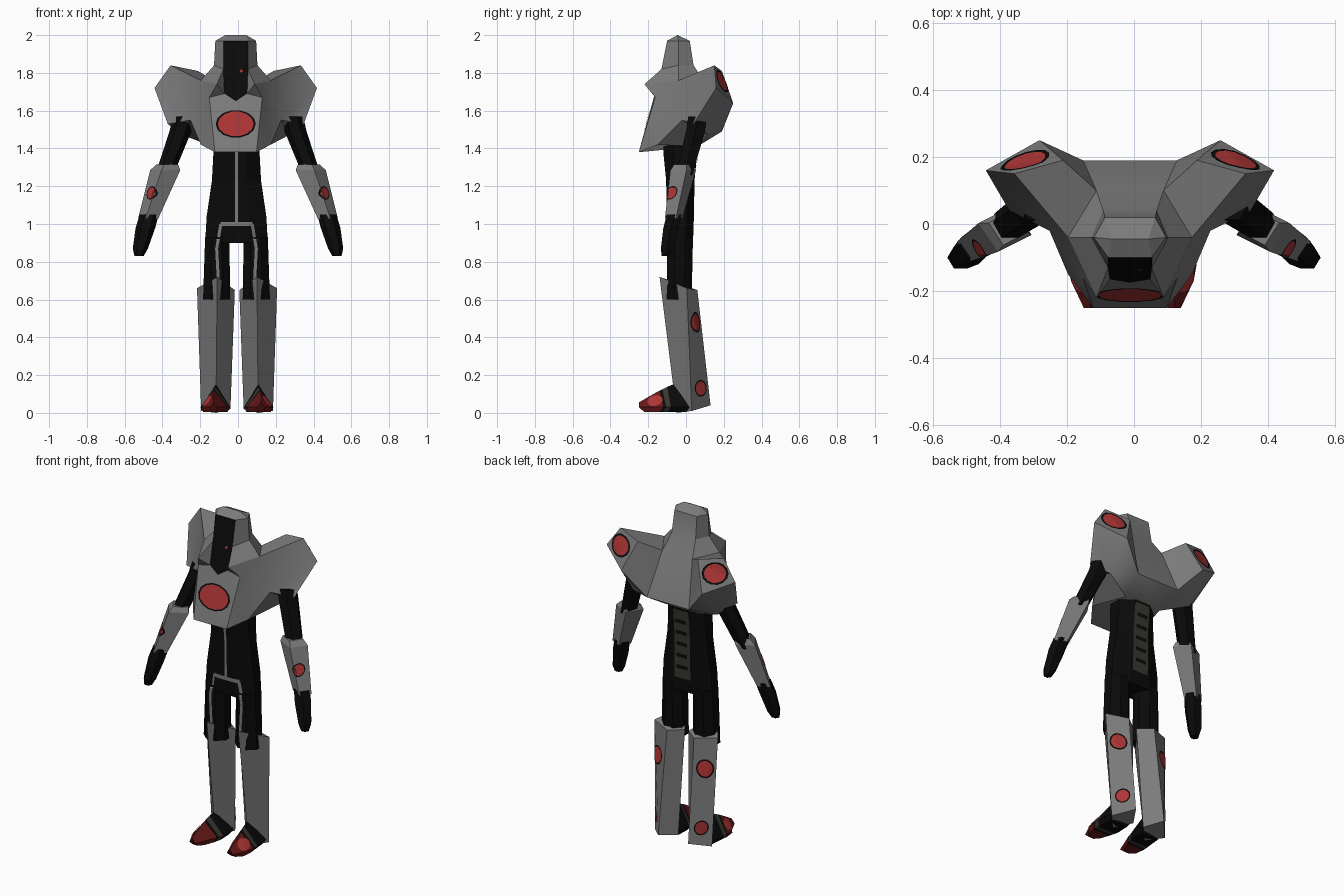
import bpy, bmesh, math
from mathutils import Vector
from mathutils.bvhtree import BVHTree

if "Cube" in bpy.data.objects:
    bpy.data.objects.remove(bpy.data.objects["Cube"])


def material(name, rgb):
    m = bpy.data.materials.new(name)
    m.diffuse_color = (*rgb, 1)
    m.use_nodes = True
    m.node_tree.nodes["Principled BSDF"].inputs["Base Color"].default_value = m.diffuse_color
    return m


GREY = material("armour_grey", (0.2, 0.2, 0.2))
BLACK = material("suit_black", (0.003, 0.003, 0.003))
RED = material("light_red", (0.42, 0.035, 0.035))
DARK_RED = material("toe_dark_red", (0.13, 0.009, 0.009))
OLIVE = material("panel_olive", (0.04, 0.04, 0.03))


def finish(bm, name, mats, smooth=0):
    mesh = bpy.data.meshes.new(name)
    bm.to_mesh(mesh)
    for m in mats:
        mesh.materials.append(m)
    ob = bpy.data.objects.new(name, mesh)
    bpy.context.collection.objects.link(ob)
    if smooth:
        bpy.ops.object.select_all(action='DESELECT')
        ob.select_set(True)
        bpy.context.view_layer.objects.active = ob
        bpy.ops.object.shade_smooth_by_angle(angle=math.radians(smooth))
    return ob


def ring(cx, cy, z, rx, ry, n, rot=0.0):
    k = 1 / math.cos(math.pi / n) if n == 8 else 1
    return [(cx + rx * k * math.cos(rot + math.tau * i / n),
             cy + ry * k * math.sin(rot + math.tau * i / n), z) for i in range(n)]


def loft(bm, rings, side=1, shift=0.0, mats=None):
    """Skin between rings of points, mirrored by side, with closed ends."""
    vs = [[bm.verts.new((side * x + shift, y, z)) for x, y, z in r] for r in rings]
    n = len(vs[0])
    fs = []
    for k in range(len(vs) - 1):
        for i in range(n):
            j = (i + 1) % n
            f = bm.faces.new((vs[k][i], vs[k][j], vs[k + 1][j], vs[k + 1][i]))
            f.material_index = mats[k] if mats else 0
            fs.append(f)
    for r, m in ((vs[0], 0), (vs[-1], -1)):
        f = bm.faces.new(r)
        f.material_index = mats[m] if mats else 0
        fs.append(f)
    bmesh.ops.recalc_face_normals(bm, faces=fs)


def project(bvh, p, d, lift, back):
    hit = bvh.ray_cast(p - d * back, d)[0]
    return (hit if hit else p) - d * lift


def face_out(bm, d):
    bm.normal_update()
    for f in bm.faces:
        if f.normal.dot(d) > 0:
            f.normal_flip()


def patch(name, bvh, centre, d, ru, rv, back=0.15, rim=1.2, n=14):
    """Red oval with a black rim laid on a surface, seen along d."""
    d, c = Vector(d).normalized(), Vector(centre)
    u = d.cross(Vector((0, 0, 1))).normalized()
    v = u.cross(d)
    bm = bmesh.new()

    def put(s, a):
        p = c + u * (ru * s * math.cos(a)) + v * (rv * s * math.sin(a))
        return bm.verts.new(project(bvh, p, d, 0.004, back))
    mid = put(0, 0)
    rows = [[put(s, math.tau * i / n) for i in range(n)] for s in (0.55, 1, rim)]
    for i in range(n):
        j = (i + 1) % n
        bm.faces.new((mid, rows[0][i], rows[0][j]))
        for k in (0, 1):
            f = bm.faces.new((rows[k][i], rows[k + 1][i], rows[k + 1][j], rows[k][j]))
            f.material_index = k
    face_out(bm, d)
    finish(bm, name, [RED, BLACK])


def strip(name, bvh, pts, width, d, mat, lift=0.004, steps=6):
    """Painted band along x-z points, laid on a surface."""
    d = Vector(d)
    bm = bmesh.new()
    for (x0, z0), (x1, z1) in zip(pts, pts[1:]):
        a, b = Vector((x0, 0, z0)), Vector((x1, 0, z1))
        side = (b - a).normalized().cross(Vector((0, 1, 0))) * width / 2
        rows = [[bm.verts.new(project(bvh, a.lerp(b, i / steps) + side * s, d, lift, 0.5))
                 for s in (-1, -0.4, 0.4, 1)] for i in range(steps + 1)]
        for r, q in zip(rows, rows[1:]):
            for i in range(3):
                bm.faces.new((r[i], r[i + 1], q[i + 1], q[i]))
    face_out(bm, d)
    finish(bm, name, [mat])


# Head, chest and shoulder armour: half of the corners, mirrored
TX = -0.012
half = [(.055, -.045, 2.0), (.065, -.1, 1.97), (.108, -.04, 1.97), (.075, .02, 1.97),
        (.065, -.13, 1.82), (.115, -.04, 1.84), (.08, .04, 1.84), (.1, -.22, 1.74),
        (.185, -.04, 1.76), (.1, .1, 1.75), (.06, -.165, 1.69), (0, -.175, 1.65),
        (.345, .15, 1.84), (.2, .19, 1.81), (.43, .16, 1.72), (.27, .25, 1.64),
        (.14, .19, 1.49), (.11, -.25, 1.38), (.185, -.15, 1.42), (.24, -.02, 1.55),
        (.36, .04, 1.53), (.28, .12, 1.47), (.12, .06, 1.41), (.14, -.163, 1.67)]
head = [(0, 1, 2), (0, 2, 3), (1, 4, 5, 2), (2, 5, 6, 3), (4, 10, 7), (4, 7, 8, 5), (5, 8, 9, 6)]
chest = [(7, 10, 23), (10, 11, 17), (10, 17, 23), (23, 17, 18), (7, 23, 8), (8, 23, 19), (23, 18, 19)]
shoulder = [(8, 12, 13, 9), (8, 19, 12), (12, 19, 14), (14, 19, 20), (12, 14, 15, 13), (14, 20, 21),
            (14, 21, 15), (15, 21, 16), (13, 15, 16), (13, 16, 9), (21, 22, 16), (19, 20, 21),
            (18, 22, 21, 19)]
bridges = [(0, 1), (0, 3), (3, 6), (6, 9), (9, 16), (16, 22)]   # spans across the middle
visor = [(1, 4), (4, 10)]
bm = bmesh.new()
R = [bm.verts.new((x + TX, y, z)) for x, y, z in half]
L = [r if h[0] == 0 else bm.verts.new((TX - h[0], h[1], h[2])) for r, h in zip(R, half)]
for f in head + chest + shoulder:
    bm.faces.new([R[i] for i in f])
    bm.faces.new([L[i] for i in reversed(f)])
for a, b in bridges + visor:
    f = bm.faces.new((R[a], L[a], L[b], R[b]))
    f.material_index = int((a, b) in visor)
bm.faces.new((R[10], L[10], R[11])).material_index = 1
bm.faces.new((R[11], L[17], R[17]))
bm.faces.new((R[17], L[17], L[18], L[22], R[22], R[18]))
bmesh.ops.recalc_face_normals(bm, faces=bm.faces[:])
armour = BVHTree.FromBMesh(bm)
finish(bm, "head_and_chest_armour", [GREY, BLACK], 28)
patch("chest_light", armour, (TX, -.2, 1.53), (0, 1, 0), .095, .066, 0.3, 1.12)
patch("visor_dot", armour, (.018, -.13, 1.81), (0, 1, 0), .008, .008, 0.3)
for s in (-1, 1):
    patch("shoulder_light", armour, (TX + s * .315, .19, 1.755), (-s * .42, -.75, -.5), .063, .052, 0.2)

# Black body suit: trunk and thighs
BX = -0.008
bm = bmesh.new()
e = math.pi / 8
loft(bm, [ring(0, -.02, 1.5, .12, .1, 8, e), ring(0, -.03, 1.38, .122, .09, 8, e),
          ring(0, -.03, 1.23, .13, .075, 8, e), ring(0, -.03, 1.04, .158, .072, 8, e),
          ring(0, -.032, .9, .166, .069, 8, e)], 1, BX)
for s in (-1, 1):
    loft(bm, [ring(.102, -.032, .93, .064, .069, 8, e), ring(.105, -.036, .6, .072, .066, 8, e)], s, BX)
suit = BVHTree.FromBMesh(bm)
finish(bm, "body_suit", [BLACK])

# Grey seams in front, slotted panel behind
strip("front_seam", suit, [(BX, 1.39), (BX, 1.0)], .015, (0, 1, 0), GREY, steps=12)
strip("hip_seam", suit, [(BX - .085, 1.0), (BX + .085, 1.0)], .022, (0, 1, 0), GREY)
for s in (-1, 1):
    strip("thigh_seam", suit, [(BX + s * .083, 1.0), (BX + s * .105, .87), (BX + s * .095, .68)],
          .016, (0, 1, 0), GREY)
strip("back_panel", suit, [(BX, 1.4), (BX, .98)], .105, (0, -1, 0), OLIVE, steps=12)
for i in range(5):
    z = 1.05 + i * .07
    strip("back_slot", suit, [(BX - .036, z), (BX + .036, z)], .022, (0, -1, 0), BLACK, .008)

# Arms
for name, mat, rings in (
        ("upper_arms", BLACK, [ring(.285, .06, 1.57, .06, .055, 6), ring(.305, .05, 1.49, .058, .058, 6),
                               ring(.39, -.01, 1.26, .048, .05, 6)]),
        ("forearms", GREY, [ring(.375, -.01, 1.315, .06, .055, 4, .25), ring(.385, -.015, 1.285, .082, .07, 4, .25),
                            ring(.475, -.065, 1.03, .055, .048, 4, .25)]),
        ("hands", BLACK, [ring(.47, -.063, 1.05, .05, .045, 6), ring(.49, -.08, .98, .052, .046, 6),
                          ring(.517, -.1, .87, .04, .038, 6), ring(.524, -.108, .83, .024, .024, 6)])):
    bm = bmesh.new()
    for s in (-1, 1):
        loft(bm, rings, s)
    if name == "forearms":
        for s in (-1, 1):
            patch("forearm_light", BVHTree.FromBMesh(bm), (s * .455, -.07, 1.165), (-s * .55, .83, 0),
                  .03, .03)
    finish(bm, name, [mat])

# Boots: leaning diamond columns with a raised front peak
LX = -0.005
bm = bmesh.new()
for s in (-1, 1):
    loft(bm, [[(.105, -.14, .72), (.212, .005, .66), (.09, .06, .65), (.012, .0, .65)],
              [(.112, -.05, .0), (.19, .03, .01), (.1, .13, .04), (.035, .03, .02)]], s, LX)
boots = BVHTree.FromBMesh(bm)
finish(bm, "boots", [GREY])
for s in (-1, 1):
    for x, y, z, r in ((.155, .045, .48, .042), (.15, .075, .13, .034)):
        patch("boot_light", boots, (LX + s * x, y, z), (-s * .5, -.85, 0), r, r * 1.1)

# Feet: banded wedge with a red toe
bm = bmesh.new()
bands = [(.0, .11, .15, .07), (-.07, .112, .15, .076), (-.1, .115, .138, .076), (-.125, .12, .125, .073),
         (-.14, .122, .118, .07), (-.19, .128, .09, .055), (-.25, .125, .055, .02)]
for s in (-1, 1):
    loft(bm, [[(cx, y, h), (cx + w, y + .02 * (h > .06), .03), (cx + w * .8, y + .03 * (h < .06), .004),
               (cx - w * .8, y + .03 * (h < .06), .004), (cx - w, y + .02 * (h > .06), .03)]
              for y, cx, h, w in bands], s, LX, [0, 0, 1, 0, 2, 2])
feet = BVHTree.FromBMesh(bm)
finish(bm, "feet", [BLACK, OLIVE, DARK_RED])
for s in (-1, 1):
    patch("toe_light", feet, (LX + s * .16, -.165, .065), (-s * .8, .15, -.5), .042, .036, 0.12, 1.02)
